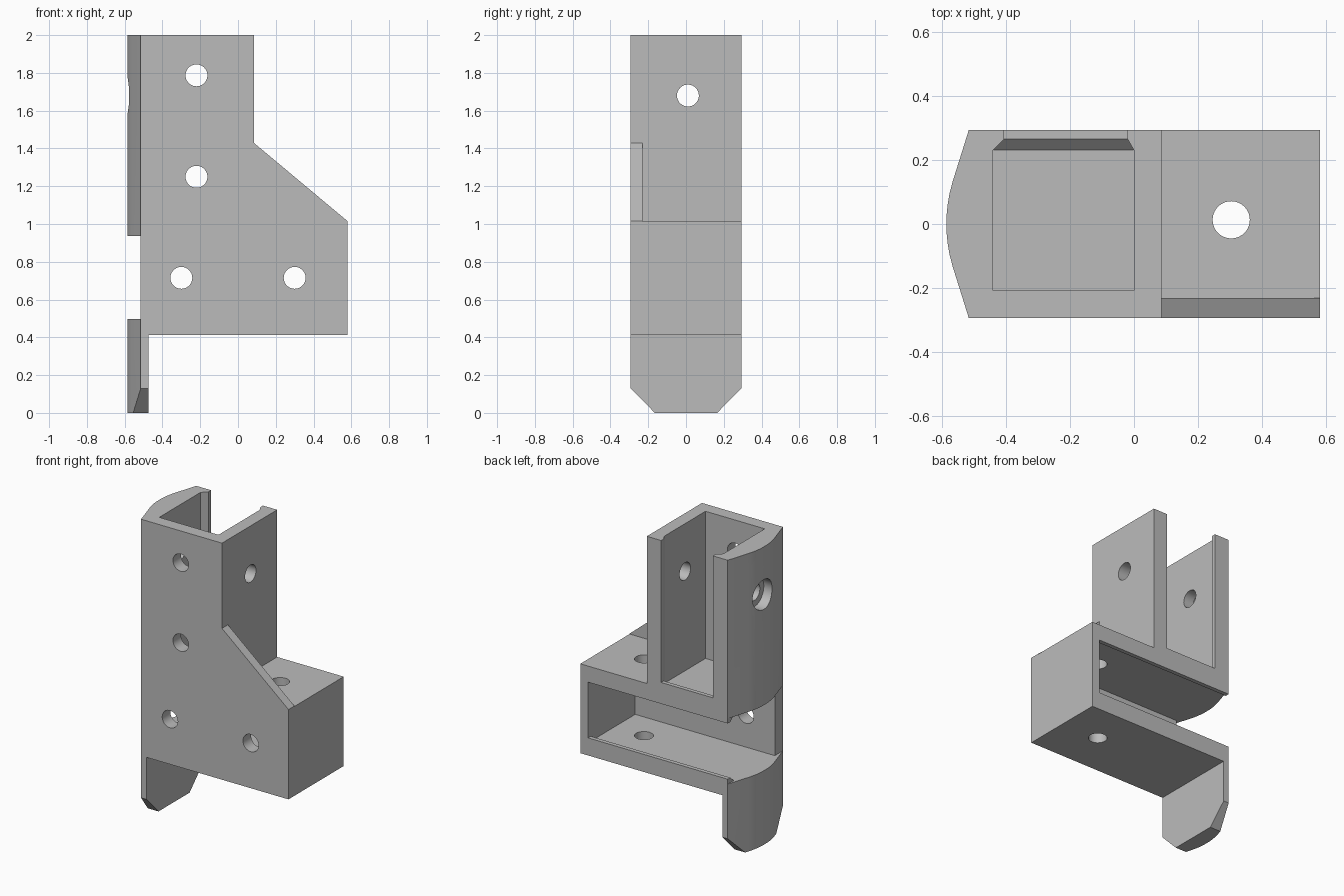
import bpy
import math
from mathutils import Matrix

cube = bpy.data.objects.get("Cube")
if cube:
    bpy.data.objects.remove(cube, do_unlink=True)

grey = bpy.data.materials.new("plain grey")
grey.use_nodes = True
grey.diffuse_color = (0.5, 0.5, 0.5, 1)
grey.node_tree.nodes["Principled BSDF"].inputs["Base Color"].default_value = (0.5, 0.5, 0.5, 1)


def loft(name, rings):
    """Closed solid through rings with equal point counts."""
    n = len(rings[0])
    verts = [p for ring in rings for p in ring]
    faces = [list(range(n))[::-1], [len(verts) - n + i for i in range(n)]]
    for r in range(len(rings) - 1):
        for i in range(n):
            a, b = r * n + i, r * n + (i + 1) % n
            faces.append([a, b, b + n, a + n])
    mesh = bpy.data.meshes.new(name)
    mesh.from_pydata(verts, [], faces)
    mesh.materials.append(grey)
    obj = bpy.data.objects.new(name, mesh)
    bpy.context.collection.objects.link(obj)
    bpy.context.view_layer.objects.active = obj
    obj.select_set(True)
    bpy.ops.object.mode_set(mode='EDIT')
    bpy.ops.mesh.select_all(action='SELECT')
    bpy.ops.mesh.normals_make_consistent(inside=False)
    bpy.ops.object.mode_set(mode='OBJECT')
    obj.select_set(False)
    return obj


def prism(name, points, axis, lo, hi):
    """Profile in the other two axes, extruded along one axis."""
    def place(p, d):
        q = list(p)
        q.insert(axis, d)
        return tuple(q)
    return loft(name, [[place(p, d) for p in points] for d in (lo, hi)])


def rect(a0, a1, b0, b1):
    return [(a0, b0), (a1, b0), (a1, b1), (a0, b1)]


def circle(a, b, r, n=40):
    return [(a + r * math.cos(math.tau * i / n), b + r * math.sin(math.tau * i / n))
            for i in range(n)]


def lipped_slot(name, inner, outer):
    """Slot open at the back, narrowing to a retaining lip."""
    steps = [(-0.207, inner), (0.23, inner), (0.265, outer), (0.5, outer)]
    return loft(name, [[(x, y, z) for x, z in rect(*r)] for y, r in steps])


def cut(body, cutter):
    cutter.hide_render = True
    mod = body.modifiers.new("cut", 'BOOLEAN')
    mod.operation, mod.solver, mod.object = 'DIFFERENCE', 'EXACT', cutter
    bpy.context.view_layer.objects.active = body
    bpy.ops.object.modifier_apply(modifier=mod.name)
    bpy.data.objects.remove(cutter, do_unlink=True)


# Full block with the bowed side
bow = [(-0.515, 0.293), (-0.566, 0.13), (-0.575, 0.095), (-0.581, 0.06), (-0.584, 0.03)]
outline = [(0.58, 0.293)] + bow + [(x, -y) for x, y in reversed(bow)] + [(0.58, -0.293)]
bracket = prism("corner_bracket", outline, 2, 0, 2)

# Space beside the leg, above the arm, and the sloped gusset edge
cut(bracket, prism("leg_space", rect(-0.475, 1, -1, 0.412), 1, -1, 1))
cut(bracket, prism("arm_space", rect(0.086, 1, 1.012, 3), 1, -0.23, 1))
cut(bracket, prism("gusset_space", [(0.086, 3), (0.086, 1.428), (0.58, 1.015),
                                    (1, 0.664), (1, 3)], 1, -1, 1))

# Bevelled foot corners
for s in (-1, 1):
    cut(bracket, prism("foot_bevel", [(s * 0.065, -0.1), (s * 0.165, 0), (s * 0.293, 0.13),
                                      (s * 0.393, 0.232), (s * 0.393, -0.1)], 0, -1, 0))

# Post and arm slots
cut(bracket, lipped_slot("post_slot", (-0.44, 0, 1.012, 2.2), (-0.405, -0.02, 1.047, 2.2)))
cut(bracket, lipped_slot("arm_slot", (-0.8, 0.522, 0.497, 0.937), (-0.8, 0.522, 0.53, 0.904)))
cut(bracket, prism("arm_slot_mouth", rect(-0.8, -0.515, 0.497, 0.937), 1, -1, 1))

# Screw holes
R = 0.058
for x, z in [(-0.22, 1.787), (-0.22, 1.25), (-0.3, 0.715), (0.3, 0.715)]:
    cut(bracket, prism("front_hole", circle(x, z, R), 1, -0.5, -0.1))
cut(bracket, prism("arm_hole", circle(0.303, 0.013, R), 2, 0.3, 1.2))
cut(bracket, prism("post_hole", circle(0.01, 1.68, R), 0, -0.8, 0.3))
cut(bracket, prism("post_counterbore", circle(0.01, 1.68, 0.1), 0, -0.8, -0.515))

# Smooth bow, sharp edges elsewhere
bpy.ops.object.select_all(action='DESELECT')
bracket.select_set(True)
bpy.context.view_layer.objects.active = bracket
bpy.ops.object.shade_smooth_by_angle(angle=math.radians(20))
